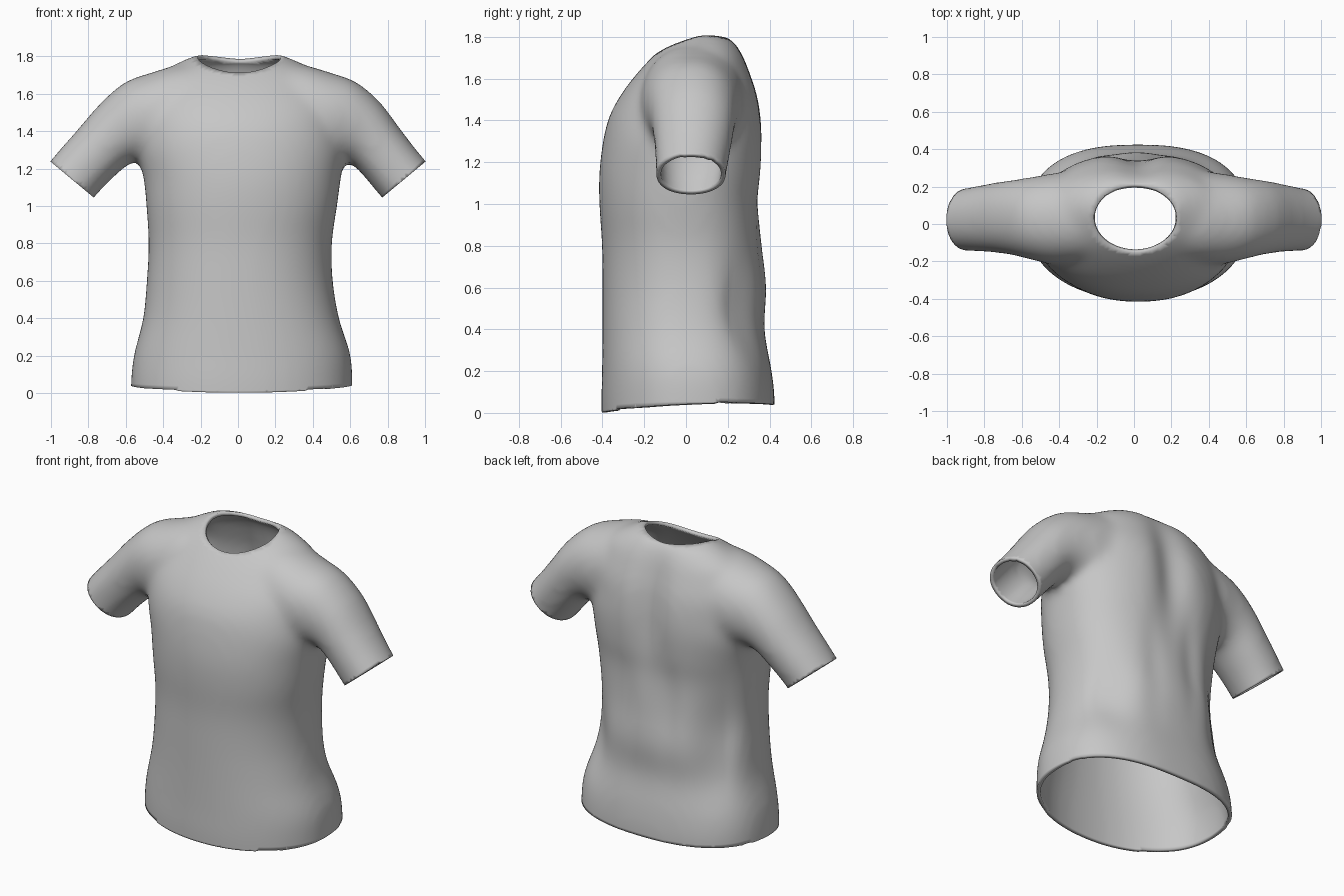
import bpy, bmesh, math
from mathutils import Vector
from mathutils.bvhtree import BVHTree

cube = bpy.data.objects.get("Cube")
if cube:
    bpy.data.objects.remove(cube, do_unlink=True)

SIDES = 64
FRONT_SQUARENESS = 2.15


def spow(value, power):
    return math.copysign(abs(value) ** power, value)


def smooth_rows(rows, steps=4):
    """Fill in rows between the given ones along a smooth spline."""
    result = []
    for k in range(len(rows) - 1):
        a, b, c, d = (rows[min(max(k + o, 0), len(rows) - 1)] for o in (-1, 0, 1, 2))
        for s in range(steps):
            t = s / steps
            result.append([q + t * ((r - p) / 2 + t * (p - 2.5 * q + 2 * r - w / 2
                           + t * (1.5 * (q - r) + (w - p) / 2)))
                           for p, q, r, w in zip(a, b, c, d)])
    return result + [rows[-1]]


def loft(bm, rings):
    """Closed tube through a list of rings of points."""
    loops = [[bm.verts.new(p) for p in ring] for ring in rings]
    for a, b in zip(loops, loops[1:]):
        for i in range(SIDES):
            j = (i + 1) % SIDES
            bm.faces.new((a[i], a[j], b[j], b[i]))
    bm.faces.new(loops[0])
    bm.faces.new(loops[-1])


def oval(centre, u, v, back_squareness):
    """Superellipse ring with half axes u and v, squarer at the back."""
    ring = []
    for i in range(SIDES):
        t = math.tau * i / SIDES
        n = back_squareness if i < SIDES / 2 else FRONT_SQUARENESS
        ring.append(centre + u * spow(math.cos(t), 2 / n) + v * spow(math.sin(t), 2 / n))
    return ring


# Torso: height, left edge, right edge, front, back, squareness of the back
TORSO = [
    (-0.12, -0.57, 0.61, -0.40, 0.42, 2.5),
    (0.05, -0.572, 0.612, -0.405, 0.425, 2.5),
    (0.2, -0.555, 0.60, -0.402, 0.41, 2.5),
    (0.4, -0.507, 0.54, -0.40, 0.375, 2.5),
    (0.6, -0.488, 0.507, -0.40, 0.385, 2.4),
    (0.8, -0.478, 0.502, -0.402, 0.365, 2.4),
    (1.0, -0.49, 0.53, -0.415, 0.355, 2.4),
    (1.15, -0.505, 0.55, -0.415, 0.37, 2.4),
    (1.3, -0.54, 0.57, -0.397, 0.378, 2.3),
    (1.42, -0.54, 0.56, -0.367, 0.373, 2.2),
    (1.53, -0.53, 0.55, -0.307, 0.352, 2.2),
    (1.63, -0.48, 0.50, -0.23, 0.317, 2.2),
    (1.70, -0.43, 0.45, -0.165, 0.288, 2.2),
    (1.75, -0.35, 0.37, -0.11, 0.26, 2.2),
    (1.79, -0.27, 0.28, -0.04, 0.225, 2.2),
    (1.81, -0.22, 0.24, 0.02, 0.15, 2.2),
]

# Sleeve: top x, top z, underside x, underside z, front, back
SLEEVE = [
    (0.15, 1.76, 0.15, 1.25, -0.20, 0.28),
    (0.33, 1.755, 0.32, 1.22, -0.215, 0.28),
    (0.48, 1.713, 0.43, 1.22, -0.215, 0.27),
    (0.62, 1.662, 0.51, 1.235, -0.19, 0.25),
    (0.75, 1.55, 0.585, 1.23, -0.165, 0.235),
    (0.865, 1.408, 0.67, 1.155, -0.152, 0.218),
    (1.005, 1.24, 0.77, 1.043, -0.145, 0.193),
    (1.09, 1.14, 0.855, 0.943, -0.145, 0.188),
]

bm = bmesh.new()
loft(bm, [oval(Vector(((l + r) / 2, (f + b) / 2, z)), Vector(((r - l) / 2, 0, 0)),
               Vector((0, (b - f) / 2, 0)), n) for z, l, r, f, b, n in smooth_rows(TORSO)])
for side in (-1, 1):
    rings = []
    for tx, tz, ux, uz, f, b in smooth_rows(SLEEVE):
        shift = 0.015 * side * min(1, max(0, (0.95 - tx) / 0.2))
        top = Vector((side * (tx + shift), 0, tz))
        under = Vector((side * (ux + shift), 0, uz))
        centre = (top + under) / 2 + Vector((0, (f + b) / 2, 0))
        rings.append(oval(centre, (top - under) / 2, Vector((0, (b - f) / 2, 0)), 2.1))
    loft(bm, rings)
bmesh.ops.recalc_face_normals(bm, faces=bm.faces)
mesh = bpy.data.meshes.new("shirt")
bm.to_mesh(mesh)
bm.free()
shirt = bpy.data.objects.new("shirt", mesh)
bpy.context.collection.objects.link(shirt)

# Fuse torso and sleeves into one soft skin
fuse = shirt.modifiers.new("fuse", 'REMESH')
fuse.mode = 'VOXEL'
fuse.voxel_size = 0.022
soften = shirt.modifiers.new("soften", 'SMOOTH')
soften.factor = 0.5
soften.iterations = 18
bpy.context.view_layer.update()
fused = bpy.data.meshes.new_from_object(
    shirt.evaluated_get(bpy.context.evaluated_depsgraph_get()))
shirt.modifiers.clear()

bm = bmesh.new()
bm.from_mesh(fused)
bm.normal_update()

# Cloth folds on the back: x, z, width, height, depth
FOLDS = [
    (0.02, 1.40, 0.11, 0.35, 0.05),
    (0.42, 0.52, 0.10, 0.20, 0.04),
    (-0.40, 0.66, 0.11, 0.28, 0.06),
    (-0.12, 0.85, 0.07, 0.30, 0.015),
    (0.15, 0.75, 0.07, 0.30, 0.01),
]
for v in bm.verts:
    facing = min(1, max(0, v.normal.y * 1.5))
    for x, z, w, h, depth in FOLDS:
        v.co.y -= facing * depth * math.exp(
            -((v.co.x - x) / w) ** 2 - ((v.co.z - z) / h) ** 2)


def cut(point, normal, region):
    """Trim away the region's faces on the normal side of a plane."""
    faces = [f for f in bm.faces if all(region(v.co) for v in f.verts)]
    edges = {e for f in faces for e in f.edges}
    verts = {v for f in faces for v in f.verts}
    bmesh.ops.bisect_plane(bm, geom=list(verts) + list(edges) + faces,
                           plane_co=point, plane_no=normal, clear_outer=True)


# Neck opening: remove the oval and snap its rim onto the curve
NECK, RX, RY = Vector((0.007, 0.029, 0)), 0.222, 0.18


def neck_distance(co):
    return math.hypot((co.x - NECK.x) / RX, (co.y - NECK.y) / RY)


surface = BVHTree.FromBMesh(bm)
inside = [v for v in bm.verts if v.co.z > 1.5 and neck_distance(v.co) < 1]
bmesh.ops.delete(bm, geom=inside, context='VERTS')
for v in bm.verts:
    if v.is_boundary:
        d = neck_distance(v.co)
        v.co.x = NECK.x + (v.co.x - NECK.x) / d
        v.co.y = NECK.y + (v.co.y - NECK.y) / d
        hit = surface.ray_cast(Vector((v.co.x, v.co.y, 3)), Vector((0, 0, -1)))[0]
        if hit:
            v.co.z = hit.z

# Hem and cuff openings
cut((0, 0, 0.02), (0, 0.045, -1), lambda co: co.z < 0.3)
for side in (-1, 1):
    cut((side * 0.885, 0, 1.14), (side * 0.64, 0, -0.77),
        lambda co: side * co.x > 0.64 and co.z > 0.7)
bmesh.ops.remove_doubles(bm, verts=bm.verts[:], dist=0.006)

# Lift the hem a little towards the sides
for v in bm.verts:
    v.co.z += 0.06 * v.co.x ** 2 * max(0, 1 - v.co.z / 0.4)

for face in bm.faces:
    face.smooth = True
bm.to_mesh(mesh)
bm.free()
bpy.data.meshes.remove(fused)

# Cloth thickness
cloth = shirt.modifiers.new("cloth_thickness", 'SOLIDIFY')
cloth.thickness = 0.022
cloth.offset = -1

grey = bpy.data.materials.new("mid grey cloth")
grey.use_nodes = True
colour = (0.57, 0.57, 0.57, 1)
grey.diffuse_color = colour
grey.node_tree.nodes["Principled BSDF"].inputs["Base Color"].default_value = colour
mesh.materials.clear()
mesh.materials.append(grey)
